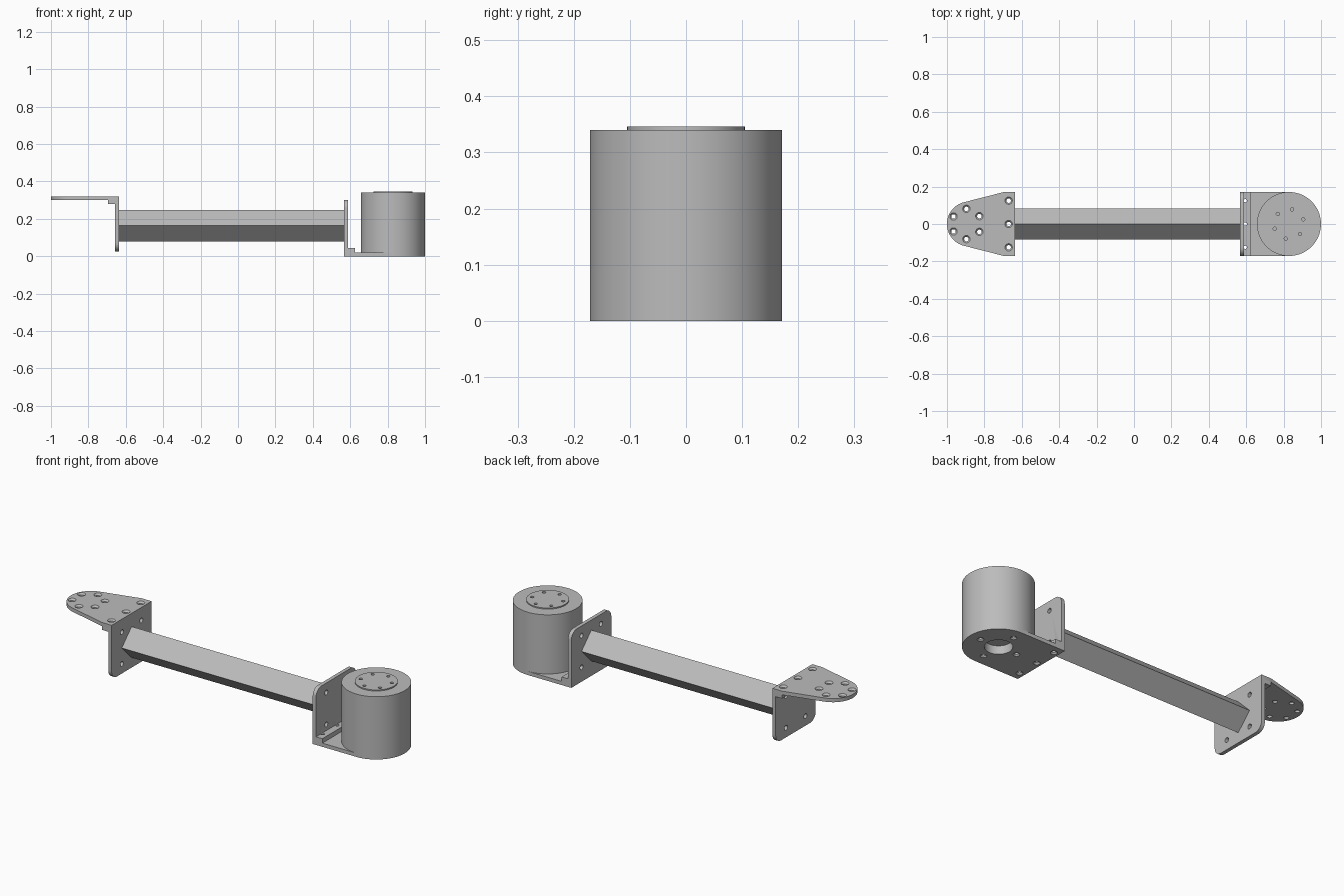
import bpy, bmesh
from math import cos, sin, pi, radians, acos, atan2
from mathutils import Vector, Matrix

cube = bpy.data.objects.get("Cube")
if cube:
    bpy.data.objects.remove(cube, do_unlink=True)

grey = bpy.data.materials.new("machined grey")
grey.use_nodes = True
grey.diffuse_color = (0.5, 0.5, 0.5, 1)
grey.node_tree.nodes["Principled BSDF"].inputs["Base Color"].default_value = (0.5, 0.5, 0.5, 1)


def finish(name, bm):
    """Turn a bmesh into a shaded, coloured object."""
    bmesh.ops.recalc_face_normals(bm, faces=bm.faces)
    mesh = bpy.data.meshes.new(name)
    bm.to_mesh(mesh)
    bm.free()
    mesh.materials.append(grey)
    obj = bpy.data.objects.new(name, mesh)
    bpy.context.collection.objects.link(obj)
    return obj


def prism(name, outline, depth):
    """Extrude a closed 3D outline along a vector."""
    bm = bmesh.new()
    face = bm.faces.new([bm.verts.new(p) for p in outline])
    new = bmesh.ops.extrude_face_region(bm, geom=[face])["geom"]
    verts = [v for v in new if isinstance(v, bmesh.types.BMVert)]
    bmesh.ops.translate(bm, verts=verts, vec=Vector(depth))
    if face.is_valid and len(bm.faces) == len(outline) + 1:
        bm.faces.new(list(face.verts))
    return finish(name, bm)


def lathe(name, profile, places, steps=24, turn=Matrix()):
    """Revolve an (r, z) profile about z and repeat it at each place."""
    bm = bmesh.new()
    for place in places:
        verts = [bm.verts.new((r, 0, z)) for r, z in profile]
        edges = [bm.edges.new(pair) for pair in zip(verts, verts[1:])]
        made = bmesh.ops.spin(bm, geom=verts + edges, cent=(0, 0, 0), axis=(0, 0, 1),
                              angle=2 * pi, steps=steps)
        fresh = [v for v in bm.verts if not v.tag]
        bmesh.ops.transform(bm, matrix=Matrix.Translation(place) @ turn, verts=fresh)
        for v in fresh:
            v.tag = True
    bmesh.ops.remove_doubles(bm, verts=bm.verts, dist=0.0001)
    return finish(name, bm)


def cut(cutter, *targets):
    """Subtract the cutter from every target, then discard it."""
    cutter.hide_render = True
    for obj in targets:
        mod = obj.modifiers.new("holes", "BOOLEAN")
        mod.operation, mod.solver, mod.object = "DIFFERENCE", "EXACT", cutter
        bpy.context.view_layer.objects.active = obj
        bpy.ops.object.modifier_apply(modifier=mod.name)
    bpy.data.objects.remove(cutter, do_unlink=True)


def arc(cx, cy, r, a0, a1, n):
    return [(cx + r * cos(a0 + (a1 - a0) * i / n), cy + r * sin(a0 + (a1 - a0) * i / n))
            for i in range(n + 1)]


def pin(r, low, high):
    return [(0, low), (r, low), (r, high), (0, high)]


def countersink(r, wide, face, tip, end):
    """Through hole of radius r, widening to a cone at the outer face."""
    out = 0.01 if face > end else -0.01
    return [(0, face + out), (wide, face + out), (wide, face), (r, tip), (r, end), (0, end)]


W = 0.171            # half width of both brackets
T = 0.02             # plate thickness
BEAM_Z = 0.164
MOTOR_X = 0.8285
SIDE_HOLES = (0.125, 0, -0.125)


def upright(name, x, square_z, round_z):
    """Vertical flange with two rounded corners and four bolt holes."""
    s = 1 if round_z > square_z else -1
    c, r = round_z - s * 0.045, 0.045
    outline = [(W, square_z)] + arc(W - r, c, r, 0, s * pi / 2, 8)
    outline += arc(r - W, c, r, s * pi / 2, s * pi, 8) + [(-W, square_z)]
    obj = prism(name, [(x, y, z) for y, z in outline], (T, 0, 0))
    spots = [(x, sy * 0.083, BEAM_Z + sz * 0.086) for sy in (-1, 1) for sz in (-1, 1)]
    cut(lathe("bolt_cutter", pin(0.013, -0.02, 0.04), spots,
              turn=Matrix.Rotation(pi / 2, 4, "Y")), obj)
    return obj


def box(name, x0, x1, z0, z1):
    return prism(name, [(x0, -W, z0), (x1, -W, z0), (x1, W, z0), (x0, W, z0)], (0, 0, z1 - z0))


# Diamond-section beam between the brackets
h = 0.084
beam = prism("beam", [(-0.637, h, BEAM_Z), (-0.637, 0, BEAM_Z + h),
                      (-0.637, -h, BEAM_Z), (-0.637, 0, BEAM_Z - h)], (1.204, 0, 0))

# Tool bracket: upright, stiffening block and tapered top plate
tool_upright = upright("tool_upright", -0.657, 0.30, 0.026)
tool_block = box("tool_block", -0.695, -0.657, 0.28, 0.30)
nose_r, nose_x, neck_x = 0.12, -0.88, -0.695
dx = neck_x - nose_x
tangent = atan2(W, dx) + acos(nose_r / (dx * dx + W * W) ** 0.5)
outline = [(-0.637, W), (neck_x, W)] + arc(nose_x, 0, nose_r, tangent, 2 * pi - tangent, 32)
outline += [(neck_x, -W), (-0.637, -W)]
tool_plate = prism("tool_plate", [(x, y, 0.30) for x, y in outline], (0, 0, T))
spots = [(x, s * y, 0) for x, y in ((-0.965, 0.04), (-0.896, 0.081), (-0.827, 0.042))
         for s in (-1, 1)] + [(-0.67, y, 0) for y in SIDE_HOLES]
cut(lathe("tool_cutter", countersink(0.012, 0.02, 0.32, 0.311, 0.26), spots),
    tool_plate, tool_block, tool_upright)

# Motor bracket: upright, stiffening block and round-ended base plate
motor_upright = upright("motor_upright", 0.567, T, 0.302)
motor_block = box("motor_block", 0.587, 0.625, T, 0.044)
outline = [(0.567, -W)] + arc(MOTOR_X, 0, W, -pi / 2, pi / 2, 48) + [(0.567, W)]
motor_base = prism("motor_base", [(x, y, 0) for x, y in outline], (0, 0, T))
cut(lathe("base_cutter", countersink(0.009, 0.017, 0, 0.008, 0.07),
          [(0.595, y, 0) for y in SIDE_HOLES]), motor_base, motor_block, motor_upright)
spots = [(MOTOR_X + 0.11 * cos(k * pi / 2), 0.11 * sin(k * pi / 2), 0) for k in range(4)]
cut(lathe("mount_cutter", countersink(0.01, 0.016, 0, 0.007, 0.05), spots), motor_base)
cut(lathe("bore_cutter", pin(0.067, -0.02, 0.05), [(MOTOR_X, 0, 0)], 48), motor_base)

# Motor body with a recessed underside
motor_body = lathe("motor_body", [(0, 0.045), (0.067, 0.045), (0.067, T), (W, T), (W, 0.34),
                                  (0, 0.34)], [(MOTOR_X, 0, 0)], 96)

# Output disc with a ring of screw holes
output_disc = lathe("output_disc", pin(0.105, 0.34, 0.346), [(MOTOR_X, 0, 0)], 64)
spots = [(MOTOR_X + 0.08 * cos(radians(18 + 60 * k)), 0.08 * sin(radians(18 + 60 * k)), 0)
         for k in range(6)]
screw_cutter = lathe("screw_cutter", pin(0.009, 0.32, 0.36), spots, 16)
cut(screw_cutter, output_disc, motor_body)

# Smooth the round walls, keep the edges sharp
bpy.ops.object.select_all(action="DESELECT")
for obj in (beam, tool_upright, tool_block, tool_plate, motor_upright, motor_block,
            motor_base, motor_body, output_disc):
    obj.select_set(True)
    bpy.context.view_layer.objects.active = obj
bpy.ops.object.shade_smooth_by_angle(angle=radians(30))
